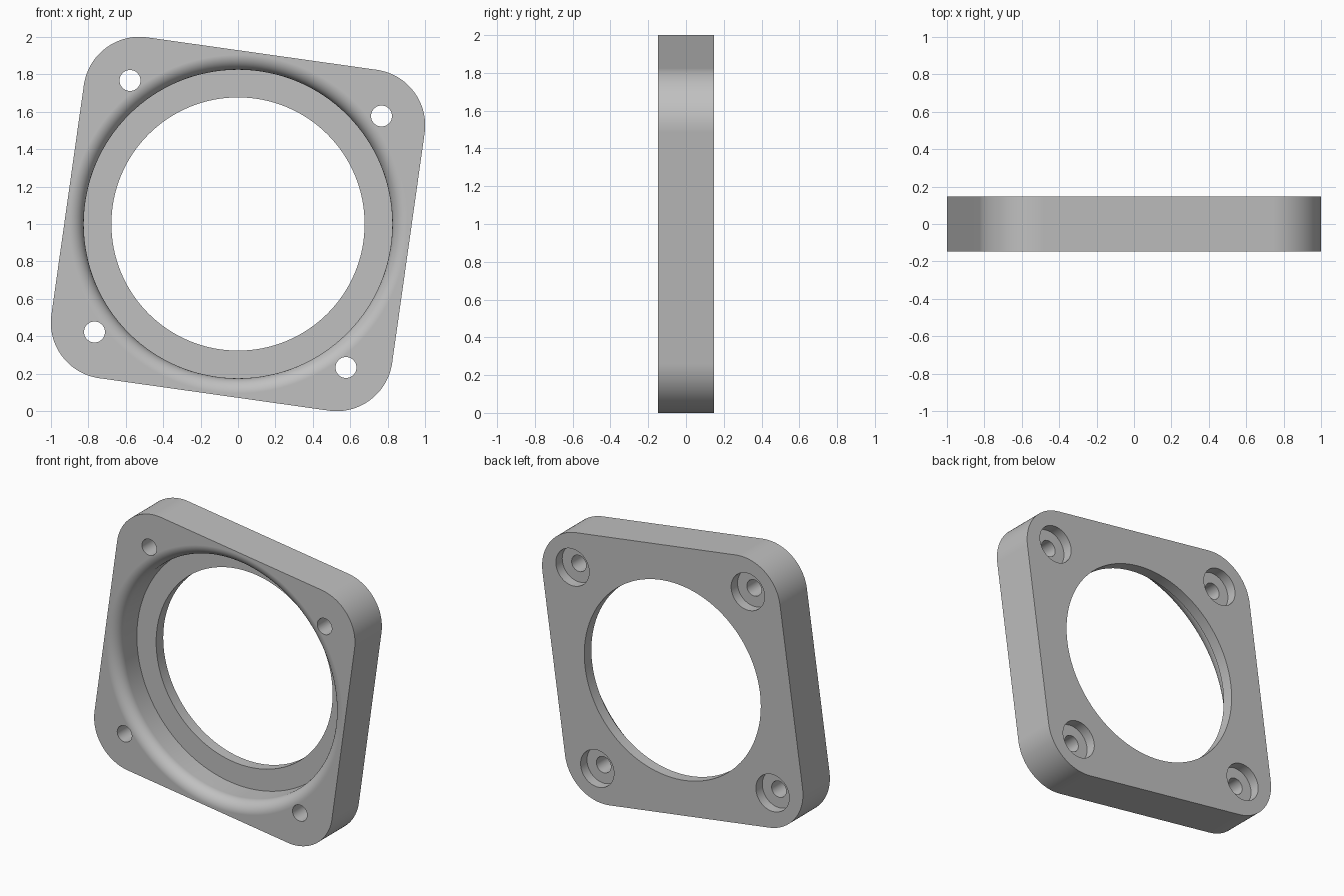
import bpy, bmesh, math
from mathutils import Matrix, Vector

if "Cube" in bpy.data.objects:
    bpy.data.objects.remove(bpy.data.objects["Cube"])

HALF_T = 0.1475              # half of the plate thickness
HALF_W, CORNER = 0.92, 0.30  # plate half width and corner radius
TILT = math.radians(8.04)    # turn of the square about the y axis
BOLT = 0.679                 # bolt hole offset along each plate axis
FLOOR_Y = 0.07               # floor of the front recess
CENTRE = Matrix.Translation((0, 0, 1))
PLACE = CENTRE @ Matrix.Rotation(TILT, 4, 'Y')

grey = bpy.data.materials.new("grey metal")
grey.diffuse_color = (0.53, 0.53, 0.53, 1)
grey.use_nodes = True
grey.node_tree.nodes["Principled BSDF"].inputs["Base Color"].default_value = grey.diffuse_color


def make_object(name, bm, matrix):
    bmesh.ops.recalc_face_normals(bm, faces=bm.faces)
    bm.transform(matrix)
    mesh = bpy.data.meshes.new(name)
    bm.to_mesh(mesh)
    bm.free()
    mesh.materials.append(grey)
    obj = bpy.data.objects.new(name, mesh)
    bpy.context.collection.objects.link(obj)
    return obj


def lathe(name, profile, matrix, steps):
    """Closed solid turned about the y axis from (radius, y) points."""
    bm = bmesh.new()
    rings = []
    for r, y in profile:
        angles = [2 * math.pi * i / steps for i in range(steps)]
        rings.append([bm.verts.new((r * math.cos(a), y, r * math.sin(a))) for a in angles])
    for lower, upper in zip(rings, rings[1:]):
        for i in range(steps):
            j = (i + 1) % steps
            bm.faces.new((lower[i], lower[j], upper[j], upper[i]))
    bm.faces.new(rings[0])
    bm.faces.new(rings[-1])
    return make_object(name, bm, matrix)


# Rounded square plate
bm = bmesh.new()
outline = []
for k, (sx, sz) in enumerate([(1, 1), (-1, 1), (-1, -1), (1, -1)]):
    for i in range(25):
        a = math.pi / 2 * (k + i / 24)
        c = HALF_W - CORNER
        outline.append(bm.verts.new((sx * c + CORNER * math.cos(a), -HALF_T,
                                     sz * c + CORNER * math.sin(a))))
face = bm.faces.new(outline)
extruded = bmesh.ops.extrude_face_region(bm, geom=[face])["geom"]
bmesh.ops.translate(bm, vec=Vector((0, 2 * HALF_T, 0)),
                    verts=[v for v in extruded if isinstance(v, bmesh.types.BMVert)])
plate = make_object("flange_plate", bm, PLACE)

# Through opening, and front recess with a rounded rim
cutters = [lathe("opening_cutter", [(0.677, -0.3), (0.677, 0.3)], CENTRE, 128)]
R, F = 0.825, 0.08
rim = [(R + F - F * math.cos(a), -HALF_T + F - F * math.sin(a))
       for a in (math.pi / 2 * i / 12 for i in range(12, -1, -1))]
cutters.append(lathe("recess_cutter", [(R + F, -0.3)] + rim + [(R, FLOOR_Y)], CENTRE, 128))

# Bolt holes, counterbored from the back
for sx in (-1, 1):
    for sz in (-1, 1):
        spot = PLACE @ Matrix.Translation((sx * BOLT, 0, sz * BOLT))
        cutters.append(lathe("bolt_hole_cutter",
                             [(0.056, -0.3), (0.056, HALF_T - 0.07),
                              (0.128, HALF_T - 0.07), (0.128, 0.3)], spot, 48))

bpy.context.view_layer.objects.active = plate
plate.select_set(True)
for cutter in cutters:
    mod = plate.modifiers.new("cut", 'BOOLEAN')
    mod.operation, mod.solver, mod.object = 'DIFFERENCE', 'EXACT', cutter
    bpy.ops.object.modifier_apply(modifier=mod.name)
for cutter in cutters:
    bpy.data.objects.remove(cutter)

# Smooth curves, crisp edges, flat faces kept flat
bpy.ops.object.shade_smooth_by_angle(angle=math.radians(30))
weighted = plate.modifiers.new("flat_faces", 'WEIGHTED_NORMAL')
weighted.keep_sharp = True
